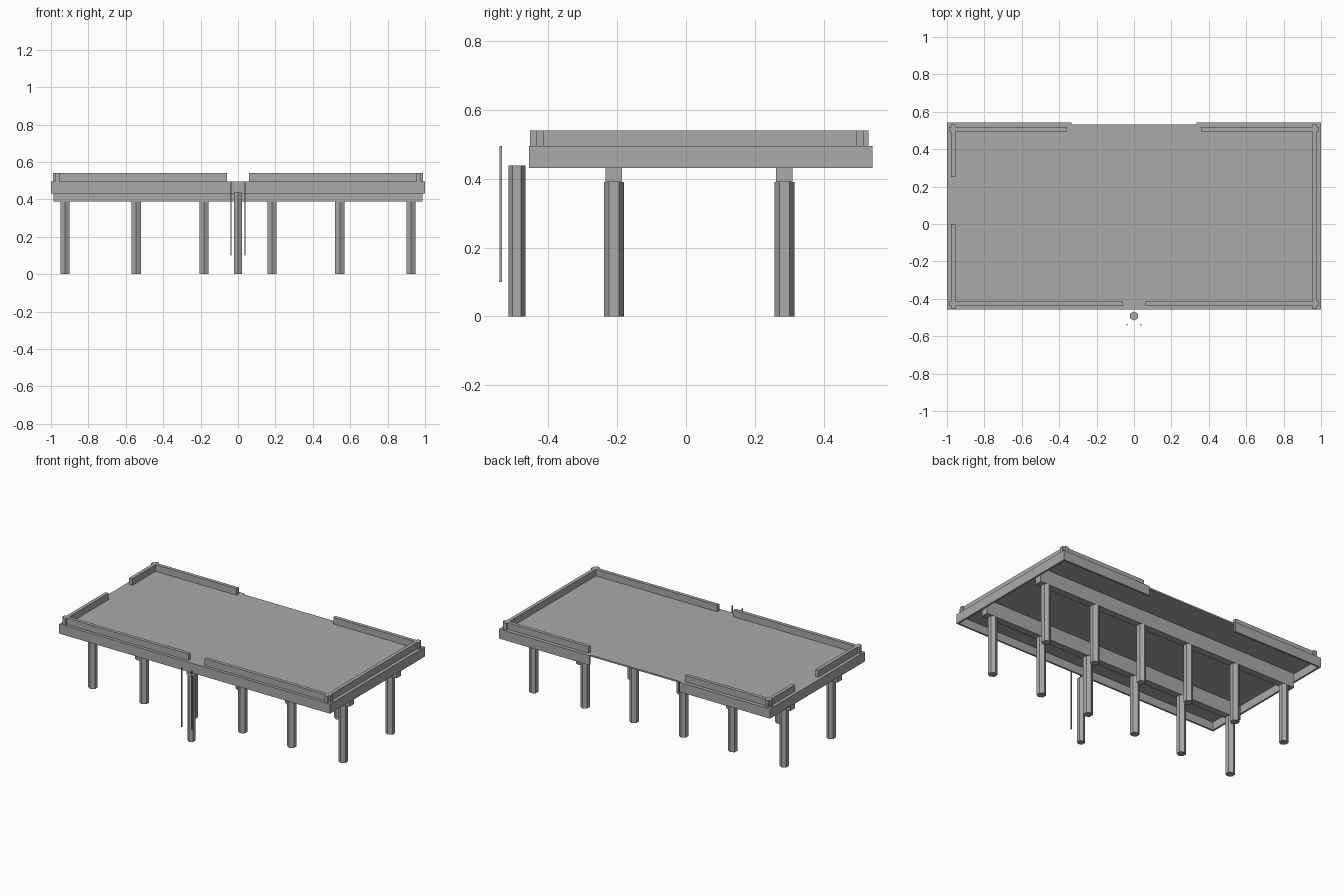
import bpy
import bmesh
from mathutils import Matrix, Vector

cube = bpy.data.objects.get("Cube")
if cube:
    bpy.data.objects.remove(cube, do_unlink=True)

grey = bpy.data.materials.new("weathered_grey")
grey.use_nodes = True
colour = (0.4, 0.4, 0.4, 1)
grey.diffuse_color = colour
grey.node_tree.nodes["Principled BSDF"].inputs["Base Color"].default_value = colour


def finish(name, bm):
    mesh = bpy.data.meshes.new(name)
    bm.to_mesh(mesh)
    bm.free()
    mesh.materials.append(grey)
    obj = bpy.data.objects.new(name, mesh)
    bpy.context.collection.objects.link(obj)
    return obj


def box(name, xs, ys, zs):
    """Box between the given limits on each axis."""
    low, high = Vector((xs[0], ys[0], zs[0])), Vector((xs[1], ys[1], zs[1]))
    bm = bmesh.new()
    matrix = Matrix.Translation((low + high) / 2) @ Matrix.Diagonal((*(high - low), 1))
    bmesh.ops.create_cube(bm, size=1, matrix=matrix)
    return finish(name, bm)


def pile(name, x, y, radius, height):
    """Six-sided pile standing on the ground, with corners towards the front and back."""
    bm = bmesh.new()
    bmesh.ops.create_cone(bm, cap_ends=True, segments=6, radius1=radius, radius2=radius,
                          depth=height, matrix=Matrix.Translation((x, y, height / 2)))
    return finish(name, bm)


FRONT, BACK = -0.457, 0.531      # deck limits
BASE, TOP = 0.432, 0.496         # fascia height
KERB = (TOP, 0.54)
T = 0.012                        # board thickness

# Deck slab
box("deck", (-0.99, 0.99), (FRONT + 0.003, BACK), (TOP - 0.01, TOP))

# Fascia boards, with an opening at the back
box("front_fascia", (-1, 1), (FRONT, FRONT + T), (BASE, TOP))
for side, s in (("right", -1), ("left", 1)):
    box(side + "_fascia", sorted((s, s * (1 - T))), (FRONT, BACK), (BASE, TOP))
    box("back_fascia_" + side, sorted((s, s * 0.333)), (BACK, BACK + T), (BASE, TOP))

# Kerb rails, crossing at the corners
for side, s in (("right", -1), ("left", 1)):
    box("front_kerb_" + side, sorted((s * 0.99, s * 0.06)), (-0.437, -0.414), KERB)
    box("back_kerb_" + side, sorted((s * 0.99, s * 0.357)), (0.495, 0.518), KERB)
box("left_kerb", (0.955, 0.978), (-0.454, BACK), KERB)
box("right_kerb_front", (-0.978, -0.955), (-0.454, 0), KERB)
box("right_kerb_back", (-0.978, -0.955), (0.25, BACK), KERB)

# Support beams, each on a row of piles
for row, y in (("front", -0.21), ("back", 0.286)):
    box(row + "_beam", (-0.987, 0.987), (y - 0.024, y + 0.024), (0.39, TOP - 0.005))
    for x in (0.182, 0.545, 0.925):
        for side, s in (("right", -1), ("left", 1)):
            pile(f"{row}_pile_{side}", s * x, y, 0.029, 0.39)

# Mooring pile and the two ladder ropes in front of it
pile("mooring_pile", 0, -0.492, 0.0245, 0.438)
for side, s in (("right", -1), ("left", 1)):
    x = s * 0.037
    box("ladder_rope_" + side, (x - 0.003, x + 0.003), (-0.543, -0.535), (0.1, 0.496))
